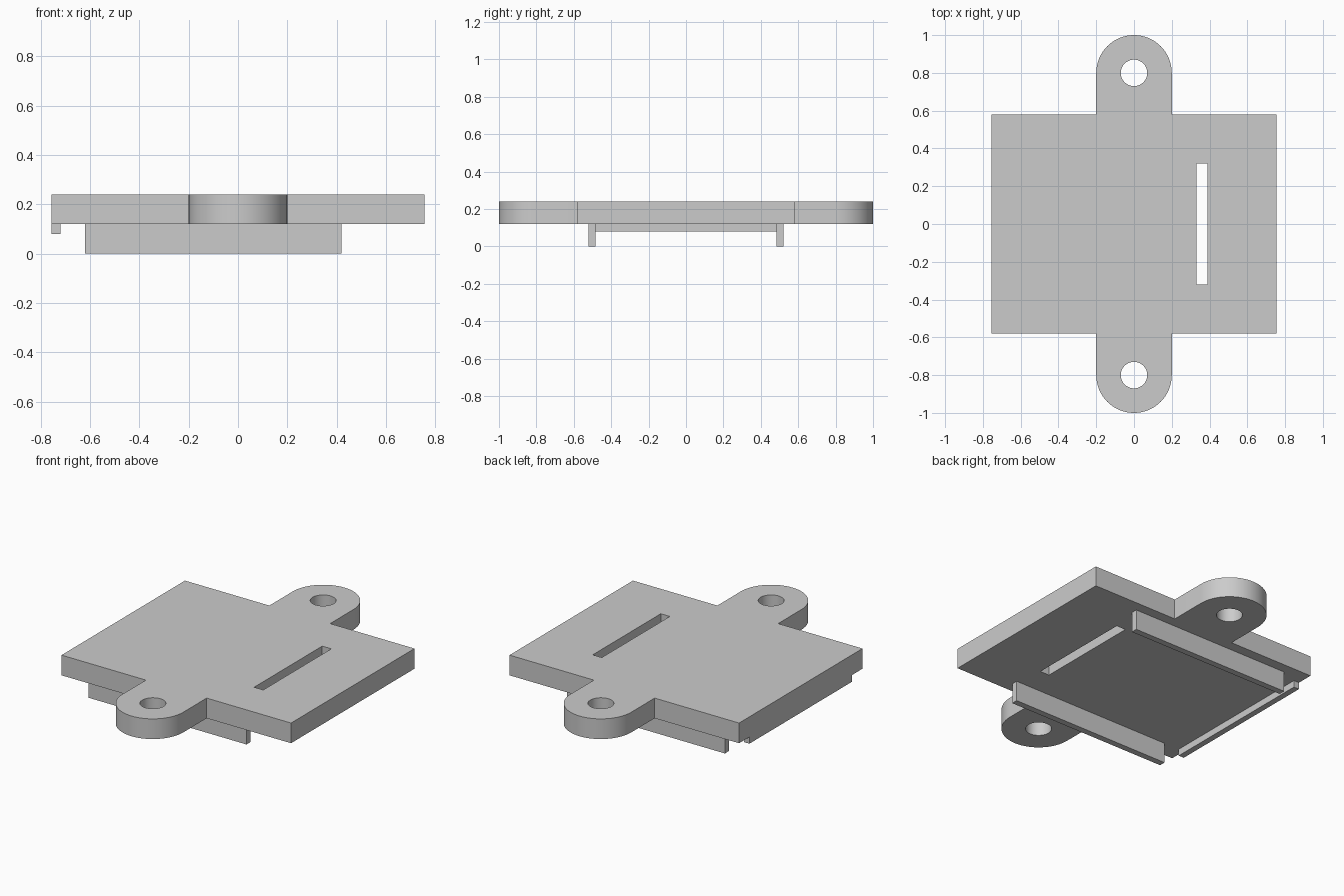
import bpy
import bmesh
from math import pi, cos, sin

if "Cube" in bpy.data.objects:
    bpy.data.objects.remove(bpy.data.objects["Cube"])

GREY = (0.6, 0.6, 0.6, 1)
grey = bpy.data.materials.new("light grey")
grey.use_nodes = True
grey.diffuse_color = GREY
grey.node_tree.nodes["Principled BSDF"].inputs["Base Color"].default_value = GREY

HALF_X, HALF_Y = 0.755, 0.58      # plate half size
BOTTOM, TOP = 0.12, 0.24          # plate underside and top
TAB_R, TAB_Y, HOLE_R = 0.2, 0.8, 0.07


def prism(name, outline, z0, z1):
    """Extrude a counter-clockwise outline from z0 to z1."""
    bm = bmesh.new()
    base = bm.faces.new([bm.verts.new((x, y, z0)) for x, y in outline])
    top = bmesh.ops.extrude_face_region(bm, geom=[base], use_keep_orig=True)["geom"]
    verts = [v for v in top if isinstance(v, bmesh.types.BMVert)]
    bmesh.ops.translate(bm, verts=verts, vec=(0, 0, z1 - z0))
    bmesh.ops.recalc_face_normals(bm, faces=bm.faces)
    mesh = bpy.data.meshes.new(name)
    bm.to_mesh(mesh)
    bm.free()
    mesh.materials.append(grey)
    obj = bpy.data.objects.new(name, mesh)
    bpy.context.collection.objects.link(obj)
    return obj


def rect(x0, x1, y0, y1):
    return [(x0, y0), (x1, y0), (x1, y1), (x0, y1)]


def arc(cy, r, start, sweep, n):
    return [(r * cos(start + sweep * i / n), cy + r * sin(start + sweep * i / n))
            for i in range(n + 1)]


# Plate outline: half of it, then the same half turned by 180 degrees
half = [(HALF_X, -HALF_Y), (HALF_X, HALF_Y), (TAB_R, HALF_Y)]
half += arc(TAB_Y, TAB_R, 0, pi, 32) + [(-TAB_R, HALF_Y)]
plate = prism("mounting_plate", half + [(-x, -y) for x, y in half], BOTTOM, TOP)

# Screw holes and slot
cutters = [prism("slot_cutter", rect(0.33, 0.39, -0.32, 0.32), 0, 0.4)]
for side, sign in (("front", -1), ("back", 1)):
    circle = arc(sign * TAB_Y, HOLE_R, 0, 2 * pi, 48)[:-1]
    cutters.append(prism(side + "_hole_cutter", circle, 0, 0.4))
for cutter in cutters:
    cutter.hide_render = True
    mod = plate.modifiers.new(cutter.name, "BOOLEAN")
    mod.object = cutter
    mod.solver = "EXACT"

bpy.context.view_layer.objects.active = plate
plate.select_set(True)
for mod in list(plate.modifiers):
    bpy.ops.object.modifier_apply(modifier=mod.name)
bpy.ops.object.shade_smooth_by_angle(angle=pi / 6)
for cutter in cutters:
    bpy.data.objects.remove(cutter)

# Rails and end lip under the plate
prism("front_rail", rect(-0.62, 0.42, -0.52, -0.483), 0, BOTTOM)
prism("back_rail", rect(-0.62, 0.42, 0.483, 0.52), 0, BOTTOM)
prism("end_lip", rect(-HALF_X, -0.72, -0.483, 0.483), 0.08, BOTTOM)
